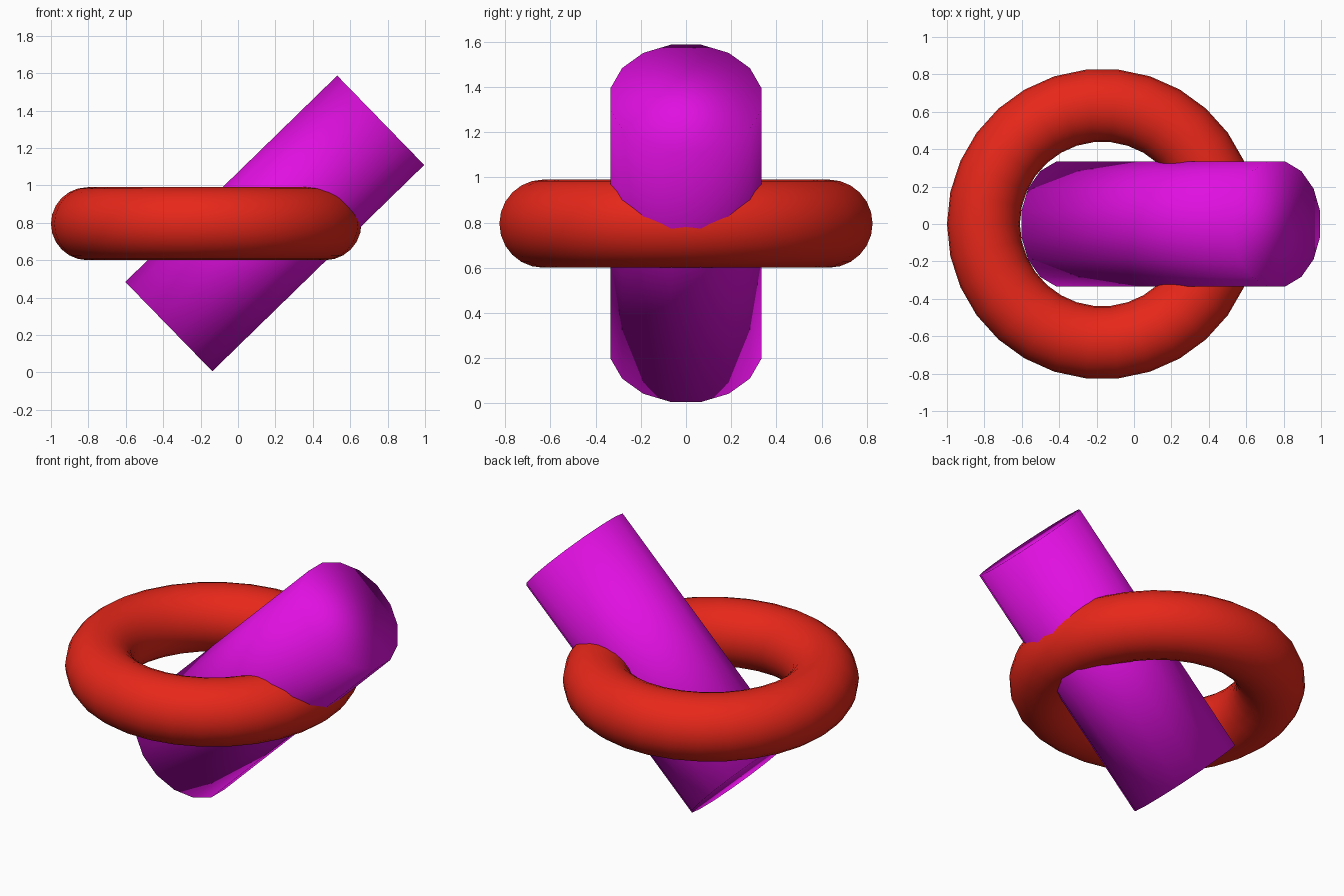
import bpy, math
from mathutils import Vector, Matrix

if "Cube" in bpy.data.objects:
    bpy.data.objects.remove(bpy.data.objects["Cube"])


def finish(obj, name, color):
    obj.name = name
    mat = bpy.data.materials.new(name + "_colour")
    mat.diffuse_color = (*color, 1)
    mat.use_nodes = True
    mat.node_tree.nodes["Principled BSDF"].inputs["Base Color"].default_value = mat.diffuse_color
    obj.data.materials.append(mat)
    bpy.ops.object.shade_smooth()


# Flat ring
bpy.ops.mesh.primitive_torus_add(major_radius=0.635, minor_radius=0.195,
                                 major_segments=30, minor_segments=24,
                                 location=(-0.17, 0, 0.795))
finish(bpy.context.object, "ring", (0.8, 0.02, 0.01))

# Slanted rod passing through the ring
low, high = Vector((-0.37, 0, 0.245)), Vector((0.763, 0, 1.348))
axis = high - low
bpy.ops.mesh.primitive_cylinder_add(vertices=16, radius=0.34, depth=axis.length)
rod = bpy.context.object
rod.data.transform(Matrix.Rotation(math.pi / 16, 4, 'Z'))
rod.rotation_euler = (0, math.atan2(axis.x, axis.z), 0)
rod.location = (low + high) / 2
finish(rod, "rod", (0.75, 0.005, 0.75))
